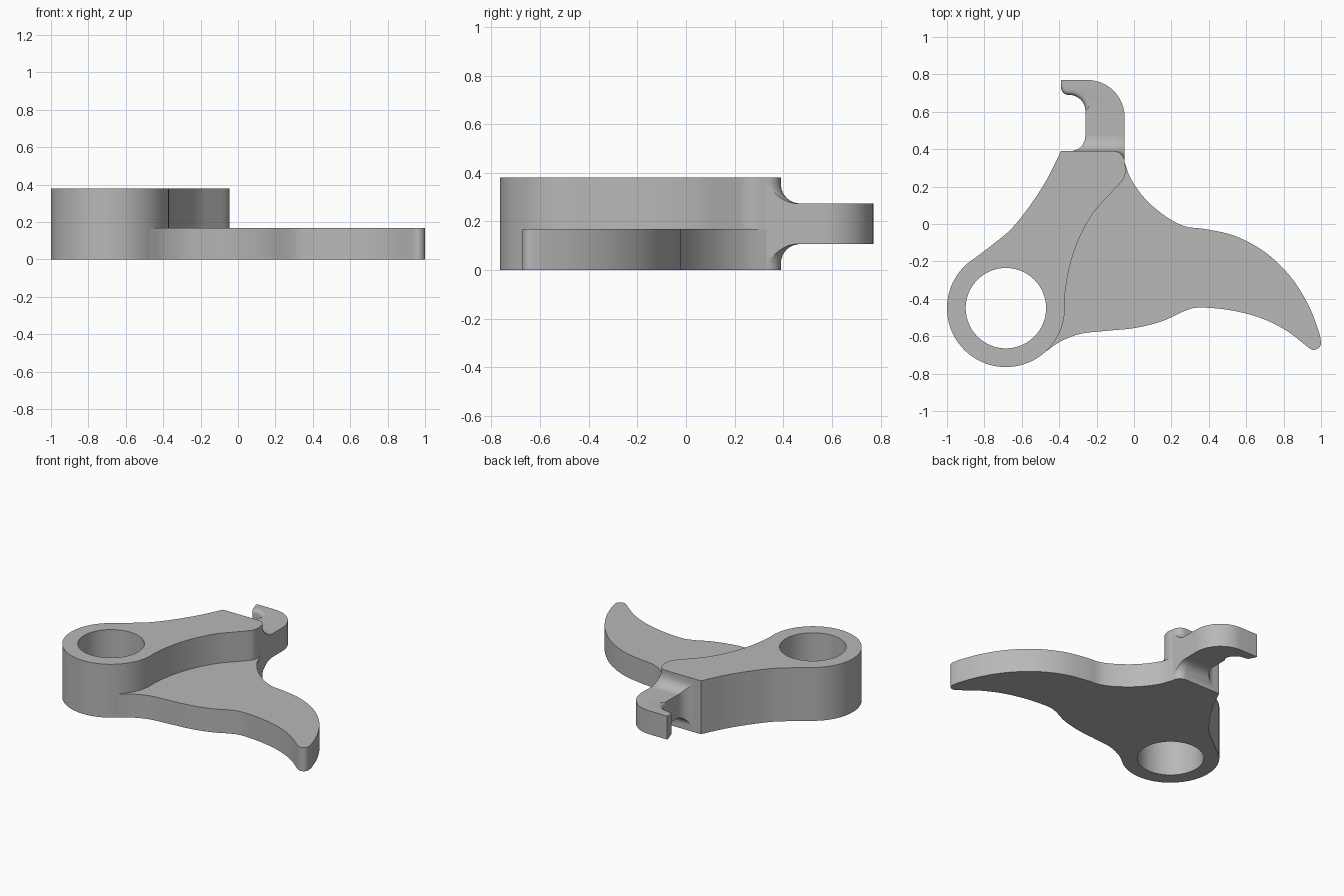
import bpy, bmesh, math
from math import sin, cos, radians, sqrt
from mathutils import Vector

cube = bpy.data.objects.get("Cube")
if cube:
    bpy.data.objects.remove(cube, do_unlink=True)

grey = bpy.data.materials.new("plain_grey")
grey.use_nodes = True
colour = (0.48, 0.48, 0.48, 1)
grey.diffuse_color = colour
grey.node_tree.nodes["Principled BSDF"].inputs["Base Color"].default_value = colour

TOP, PLATE = 0.38, 0.168          # body and plate heights
HOOK_LOW, HOOK_HIGH = 0.107, 0.274
R = 0.08                          # fillet radius at the hook root


def arc(cx, cy, r, a0, a1, n=10):
    return [(cx + r * cos(radians(a0 + (a1 - a0) * i / n)),
             cy + r * sin(radians(a0 + (a1 - a0) * i / n))) for i in range(n + 1)]


def smooth(points, n=5):
    """Catmull-Rom curve through the points."""
    p = [Vector(q) for q in points]
    p = [2 * p[0] - p[1]] + p + [2 * p[-1] - p[-2]]
    out = []
    for a, b, c, d in zip(p, p[1:], p[2:], p[3:]):
        for i in range(n):
            t = i / n
            out.append(tuple(0.5 * (2 * b + (c - a) * t + (2 * a - 5 * b + 4 * c - d) * t * t
                                    + (3 * b - a - 3 * c + d) * t ** 3)))
    return out + [tuple(points[-1])]


def finish(bm, name):
    bmesh.ops.recalc_face_normals(bm, faces=bm.faces[:])
    mesh = bpy.data.meshes.new(name)
    bm.to_mesh(mesh)
    bm.free()
    mesh.materials.append(grey)
    ob = bpy.data.objects.new(name, mesh)
    bpy.context.collection.objects.link(ob)
    bpy.ops.object.select_all(action='DESELECT')
    ob.select_set(True)
    bpy.context.view_layer.objects.active = ob
    bpy.ops.object.shade_smooth_by_angle(angle=radians(30))


def slab(loops, z0, z1):
    """Extrude an outline, with optional holes, from z0 to z1."""
    bm = bmesh.new()
    for loop in loops:
        pts = [p for i, p in enumerate(loop)
               if (Vector(p) - Vector(loop[i - 1])).length > 1e-4]
        vs = [bm.verts.new((x, y, z0)) for x, y in pts]
        if len(loops) == 1:
            bm.faces.new(vs)
        else:
            for i, v in enumerate(vs):
                bm.edges.new((vs[i - 1], v))
    if len(loops) > 1:
        bmesh.ops.triangle_fill(bm, edges=bm.edges[:], use_beauty=True)
    new = bmesh.ops.extrude_face_region(bm, geom=bm.faces[:], use_keep_orig=True)["geom"]
    bmesh.ops.translate(bm, verts=[g for g in new if isinstance(g, bmesh.types.BMVert)],
                        vec=(0, 0, z1 - z0))
    return bm


# Thick body with the pivot ring
ring = (-0.685, -0.45, 0.315)
ring_left = arc(*ring, 121.4, 312.5, 40)
left_side = smooth([(-0.39, 0.39), (-0.465, 0.24), (-0.55, 0.107), (-0.65, -0.02),
                    (-0.743, -0.10), ring_left[0]])
step = arc(*ring, 312.5, 360, 12) + smooth(
    [(-0.37, -0.45), (-0.369, -0.375), (-0.342, -0.22), (-0.29, -0.07), (-0.214, 0.064),
     (-0.128, 0.16), (-0.06, 0.235), (-0.045, 0.285), (-0.05, 0.33)])
corner = arc(-0.11, 0.33, 0.06, 0, 90)
hole = arc(-0.685, -0.45, 0.215, 0, 360, 64)[:-1]
finish(slab([left_side + ring_left + step + corner, hole], 0, TOP), "body")

# Thin curved lever plate, fitted against the body
lower_edge = smooth([step[0], (-0.396, -0.63), (-0.29, -0.588), (-0.155, -0.572),
                     (0.005, -0.556), (0.15, -0.52), (0.27, -0.465), (0.35, -0.447),
                     (0.51, -0.46), (0.67, -0.50), (0.81, -0.567), (0.932, -0.66)])
tip = arc(0.962, -0.635, 0.038, 235, 365)
upper_edge = smooth([tip[-1], (0.987, -0.572), (0.93, -0.428), (0.834, -0.278), (0.70, -0.15),
                     (0.54, -0.064), (0.38, -0.027), (0.27, -0.012), (0.166, 0.043),
                     (0.06, 0.134), (-0.016, 0.24), step[-1]])
finish(slab([lower_edge + tip + upper_edge + step[::-1]], 0, PLATE), "lever_plate")

# Hook, with its inner tip edges rounded
hook = ([(-0.12, 0.33), (-0.05, 0.33)] + arc(-0.25, 0.57, 0.20, 0, 90, 16) + [(-0.39, 0.77)]
        + arc(-0.35, 0.73, 0.04, 180, 270, 6) + arc(-0.345, 0.605, 0.085, 90, 0, 8)
        + arc(-0.34, 0.47, R, 0, -90) + [(-0.34, 0.36)])
bm = slab([hook], HOOK_LOW, HOOK_HIGH)


def on_inner_tip(v):
    return v.co.x < -0.259 and 0.60 < v.co.y < 0.735


inner = [e for e in bm.edges if all(on_inner_tip(v) for v in e.verts)
         and abs(e.verts[0].co.z - e.verts[1].co.z) < 1e-4]
bmesh.ops.bevel(bm, geom=inner, offset=0.025, segments=4, profile=0.5, affect='EDGES')
finish(bm, "hook")


# Concave fillets blending the hook root into the body, above and below
def fillet(z_start, direction, name):
    bm = bmesh.new()
    rows = []
    for k in range(11):
        d = R * (1 - cos(math.pi / 2 * k / 10)) if k < 10 else R
        f = R - sqrt(max(0, R * R - (R - d) ** 2))
        pts = [(-0.34, 0.36)]
        for i in range(9):
            y = f * (i / 8) ** 2
            pts.append((-0.34 + sqrt(max(0, R * R - (R - y) ** 2)), 0.39 + y))
        r = 0.06 + f
        pts += arc(-0.11, 0.33, r, 90, math.degrees(math.acos(0.06 / r)), 10)
        pts += [(-0.05, 0.33), (-0.12, 0.32)]
        rows.append([bm.verts.new((x, y, z_start + direction * d)) for x, y in pts])
    for a, b in zip(rows, rows[1:]):
        for i in range(len(a)):
            bm.faces.new((a[i - 1], a[i], b[i], b[i - 1]))
    bm.faces.new(rows[0])
    bm.faces.new(rows[-1])
    bmesh.ops.remove_doubles(bm, verts=bm.verts[:], dist=1e-5)
    finish(bm, name)


fillet(HOOK_HIGH, 1, "upper_hook_fillet")
fillet(HOOK_LOW, -1, "lower_hook_fillet")
